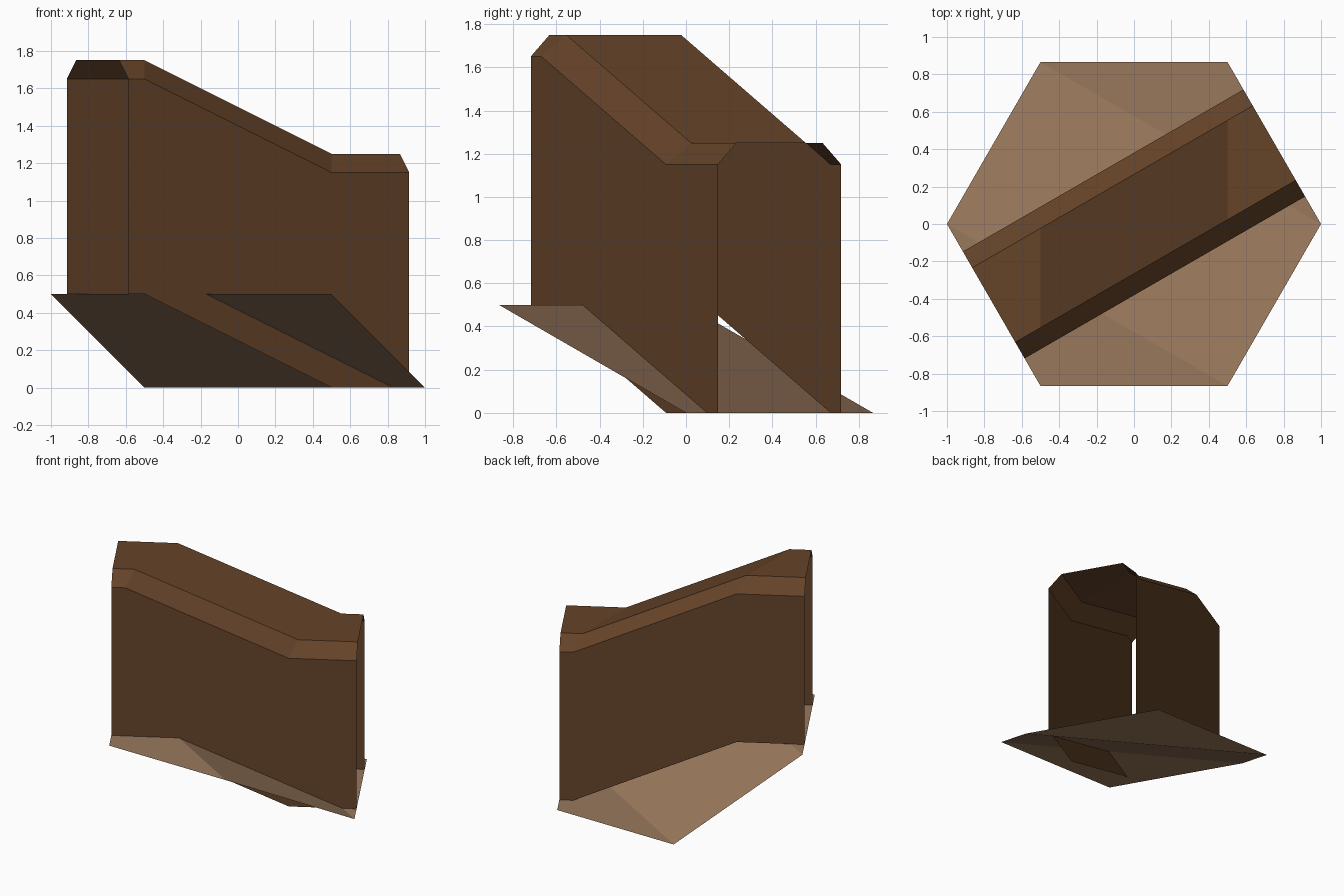
import bpy, math

if "Cube" in bpy.data.objects:
    bpy.data.objects.remove(bpy.data.objects["Cube"])


def material(name, rgb):
    m = bpy.data.materials.new(name)
    m.diffuse_color = (*rgb, 1.0)
    m.use_nodes = True
    m.node_tree.nodes["Principled BSDF"].inputs["Base Color"].default_value = m.diffuse_color
    return m


def add_object(name, verts, faces, mat):
    me = bpy.data.meshes.new(name)
    me.from_pydata(verts, [], faces)
    me.materials.append(mat)
    me.update()
    ob = bpy.data.objects.new(name, me)
    bpy.context.collection.objects.link(ob)
    return ob


earth = material("tan_earth", (0.32, 0.19, 0.107))
brown = material("dark_brown", (0.13, 0.056, 0.022))

# Hexagonal ground sheet: raised half on the front left, low half on the back right
corners = []
for i in range(6):
    a = math.radians(180 + 60 * i)
    corners.append((math.cos(a), math.sin(a), 0.5 if i < 3 else 0.0))
add_object("ground_tile", corners, [(0, 1, 2), (0, 2, 3, 5), (3, 4, 5)], earth)

# Wall: open-ended shell crossing the tile, stepping down with the ground.
# Profile is (offset along the tile edge, height above the ground).
profile = [(0.33, 0.0), (0.33, 1.15), (0.23, 1.25),
           (-0.23, 1.25), (-0.33, 1.15), (-0.33, 0.0)]
n = len(profile)
verts = []
for station in range(4):
    for t, h in profile:
        # ends lie on the tile edges, bends lie at x = -0.5 and x = 0.5
        x = (-0.75 + t / 2, -0.5, 0.5, 0.75 + t / 2)[station]
        y = (x - 2 * t) / math.sqrt(3)
        verts.append((x, y, h + (0.5 if station < 2 else 0.0)))
faces = [(s * n + j, (s + 1) * n + j, (s + 1) * n + j + 1, s * n + j + 1)
         for s in range(3) for j in range(n - 1)]
add_object("wall_shell", verts, faces, brown)
